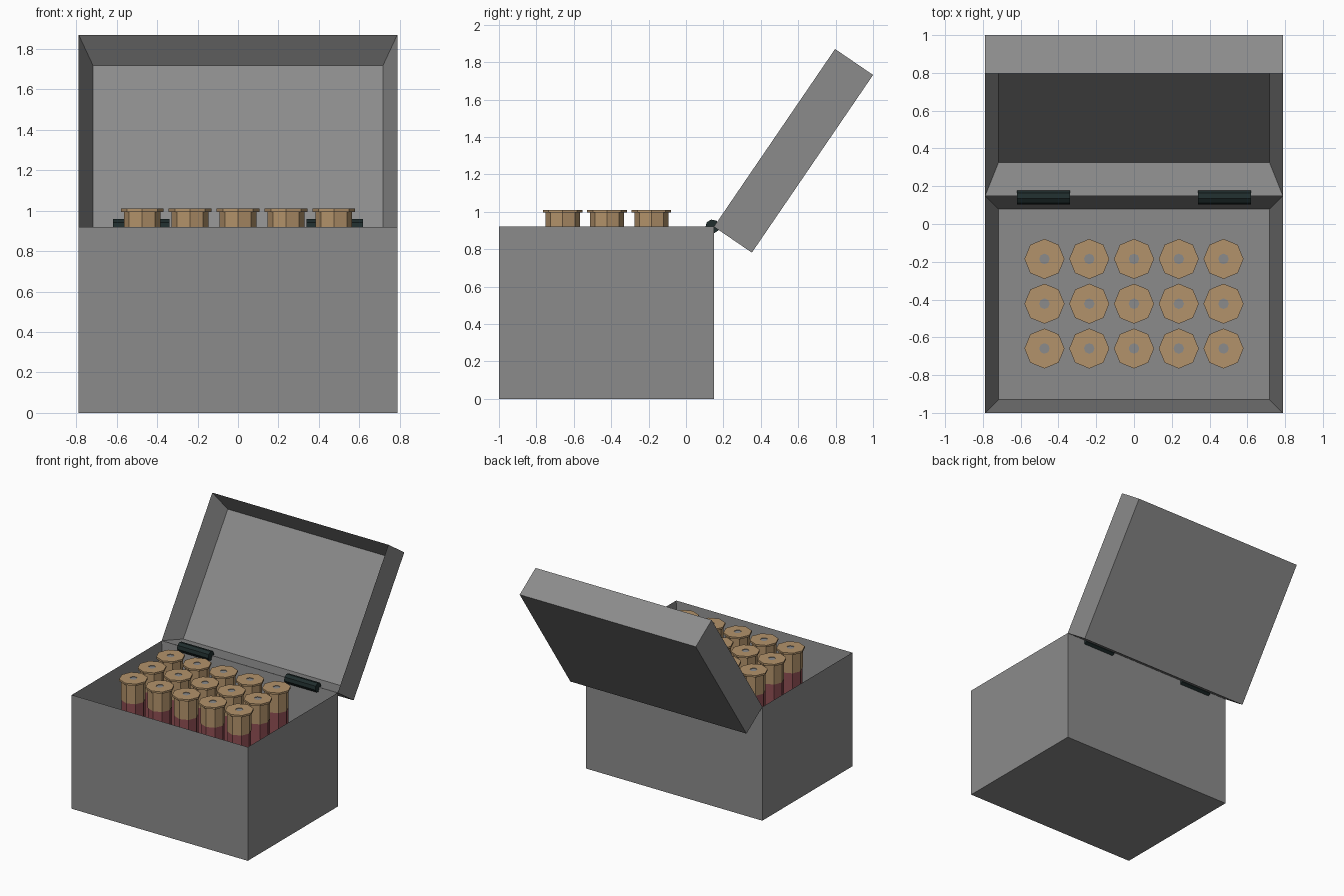
import bpy, bmesh, math
from mathutils import Matrix, Vector

if "Cube" in bpy.data.objects:
    bpy.data.objects.remove(bpy.data.objects["Cube"])


def material(name, rgb):
    m = bpy.data.materials.new(name)
    m.diffuse_color = (*rgb, 1)
    m.use_nodes = True
    m.node_tree.nodes["Principled BSDF"].inputs["Base Color"].default_value = m.diffuse_color
    return m


GREY = material("grey metal", (0.26, 0.26, 0.26))
BRASS = material("brass", (0.45, 0.29, 0.145))
RED = material("red plastic", (0.27, 0.075, 0.085))
DARK = material("dark hinge", (0.014, 0.026, 0.026))


def finish(name, bm, mats):
    bmesh.ops.recalc_face_normals(bm, faces=bm.faces[:])
    me = bpy.data.meshes.new(name)
    bm.to_mesh(me)
    bm.free()
    for m in mats:
        me.materials.append(m)
    ob = bpy.data.objects.new(name, me)
    bpy.context.collection.objects.link(ob)
    return ob


# Open tray: rim on z1, walls 0.1 thick, recess of given depth
def tray(name, y0, y1, z0, z1, depth):
    bm = bmesh.new()
    bmesh.ops.create_cube(bm, size=1)
    for v in bm.verts:
        v.co = Vector((v.co.x * 1.576,
                       y0 + (v.co.y + 0.5) * (y1 - y0),
                       z0 + (v.co.z + 0.5) * (z1 - z0)))
    bm.normal_update()
    top = max(bm.faces, key=lambda f: f.calc_center_median().z)
    bmesh.ops.inset_region(bm, faces=[top], thickness=0.1)
    for v in top.verts:
        v.co.z -= depth
    return finish(name, bm, [GREY])


# Box and tilted lid
tray("box", -1.0, 0.15, 0.0, 0.92, 0.82)
lid = tray("lid", 0.0, 1.15, -0.246, 0.0, 0.165)
lid.location = (0, 0.149, 0.92)
lid.rotation_euler.x = math.radians(55.7)


# Eight-sided cartridge lathed from (radius, z, material of the band above)
def cartridge(x, y, name):
    prof = [(0.088, 0.1, 1), (0.088, 0.84, 0), (0.091, 0.84, 0),
            (0.091, 0.995, 0), (0.106, 0.995, 0), (0.106, 1.01, 0),
            (0.028, 1.01, 2), (0.028, 1.006, 2)]
    bm = bmesh.new()
    rings = [[bm.verts.new((x + r * math.cos(i * math.pi / 4),
                            y + r * math.sin(i * math.pi / 4), z))
              for i in range(8)] for r, z, _ in prof]
    for k in range(len(rings) - 1):
        a, b = rings[k], rings[k + 1]
        for i in range(8):
            j = (i + 1) % 8
            bm.faces.new((a[i], a[j], b[j], b[i])).material_index = prof[k][2]
    bm.faces.new(rings[0][::-1]).material_index = 1
    bm.faces.new(rings[-1]).material_index = 2   # primer
    return finish(name, bm, [BRASS, RED, GREY])


for row in range(3):
    for col in range(5):
        cartridge((col - 2) * 0.237, -0.185 - row * 0.237,
                  f"cartridge_{row}_{col}")

# Hinge barrels
for side, label in ((-1, "left"), (1, "right")):
    bm = bmesh.new()
    bmesh.ops.create_cone(
        bm, cap_ends=True, segments=8, radius1=0.038, radius2=0.038, depth=0.28,
        matrix=Matrix.Translation((side * 0.479, 0.141, 0.921))
        @ Matrix.Rotation(math.pi / 2, 4, 'Y')
        @ Matrix.Rotation(math.radians(10), 4, 'Z'))
    finish(f"hinge_{label}", bm, [DARK])
